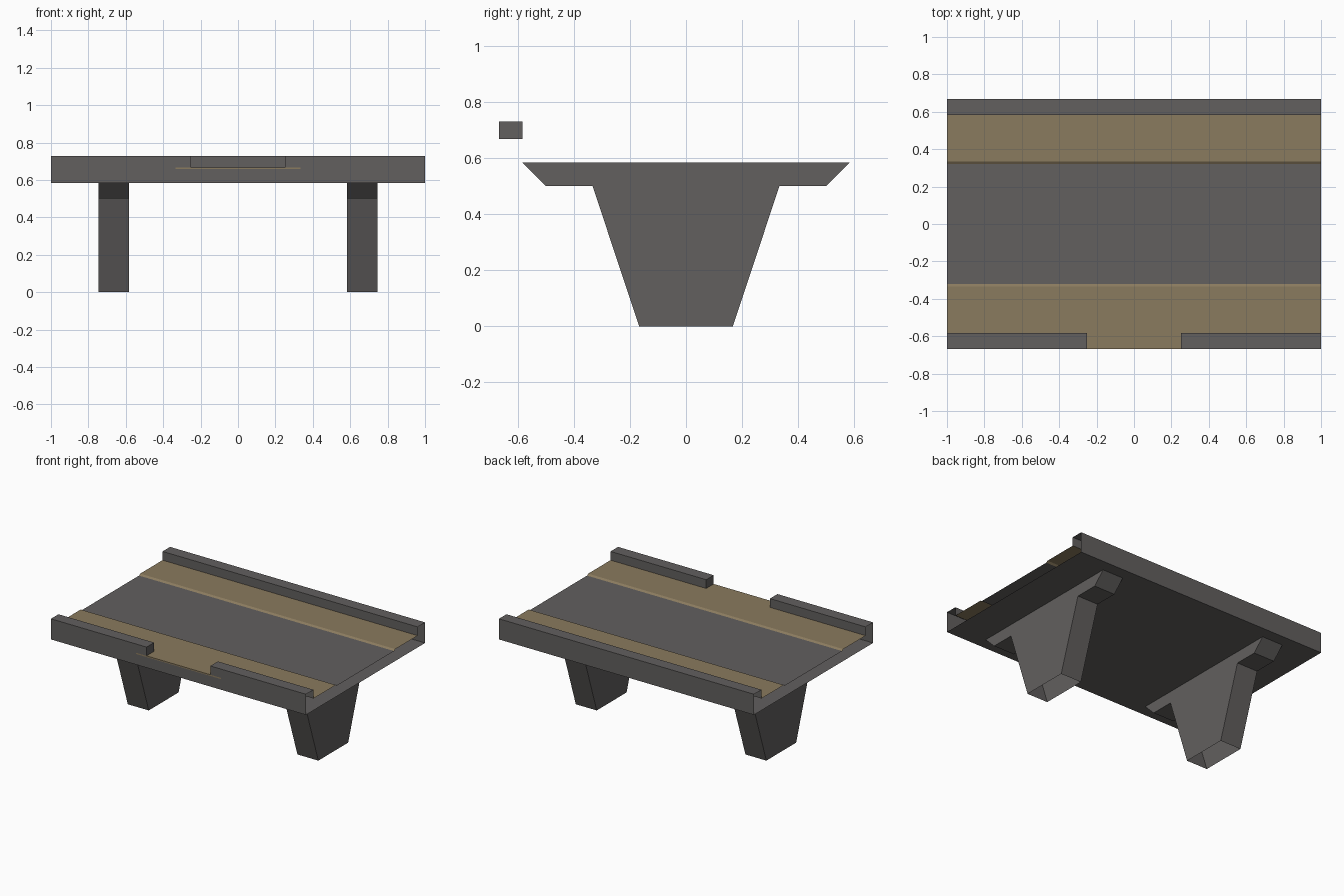
import bpy

if "Cube" in bpy.data.objects:
    bpy.data.objects.remove(bpy.data.objects["Cube"])


def material(name, color):
    m = bpy.data.materials.new(name)
    m.diffuse_color = (*color, 1)
    m.use_nodes = True
    m.node_tree.nodes["Principled BSDF"].inputs["Base Color"].default_value = m.diffuse_color
    return m


CONCRETE = material("grey concrete", (0.122, 0.116, 0.113))
PAVING = material("tan paving", (0.255, 0.197, 0.112))


def build(name, mat, strips, caps=()):
    """Strips: (x0, x1, open y-z profile). Caps: (x, profile, facing sign)."""
    verts, faces = [], []
    for x0, x1, prof in strips:
        base = len(verts)
        for y, z in prof:
            verts += [(x0, y, z), (x1, y, z)]
        for i in range(len(prof) - 1):
            a = base + 2 * i
            faces.append((a, a + 1, a + 3, a + 2))
    for x, prof, sign in caps:
        base = len(verts)
        verts += [(x, y, z) for y, z in prof]
        ids = list(range(base, base + len(prof)))
        faces.append(ids[::-1] if sign > 0 else ids)
    me = bpy.data.meshes.new(name)
    me.from_pydata(verts, [], faces)
    me.materials.append(mat)
    ob = bpy.data.objects.new(name, me)
    bpy.context.collection.objects.link(ob)
    return ob


# Key levels and widths
OUT, IN, CURB, ROAD = 0.667, 0.583, 0.333, 0.32
Z_BOT, Z_ROAD, Z_WALK, Z_RAIL = 0.583, 0.658, 0.667, 0.729
GAP, PANEL = 0.25, 0.333

# Road surface (the deck ends are open, as it is a tiling segment)
build("road", CONCRETE, [(-1, 1, [(-ROAD, Z_ROAD), (ROAD, Z_ROAD)])])

# Raised sidewalks with bevelled curbs
build("back_sidewalk", PAVING,
      [(-1, 1, [(ROAD, Z_ROAD), (CURB, Z_WALK), (IN, Z_WALK)])])
build("front_sidewalk", PAVING, [
    (-1, 1, [(-IN, Z_WALK), (-CURB, Z_WALK), (-ROAD, Z_ROAD)]),
    (-PANEL, PANEL, [(-OUT, Z_ROAD), (-OUT, Z_WALK), (-IN, Z_WALK)]),
])

# Back parapet together with the deck underside
build("back_parapet_and_underside", CONCRETE, [
    (-1, 1, [(IN, Z_WALK), (IN, Z_RAIL), (OUT, Z_RAIL),
             (OUT, Z_BOT), (-OUT, Z_BOT)])])

# Low front panel under the opening
build("front_panel", CONCRETE,
      [(-PANEL, PANEL, [(-OUT, Z_BOT), (-OUT, Z_ROAD)])])

# Front parapets either side of the opening, with closed inner ends
rail = [(-OUT, Z_WALK), (-OUT, Z_RAIL), (-IN, Z_RAIL), (-IN, Z_WALK)]
tall = [(-OUT, Z_BOT)] + rail[1:]
for side, s in (("left", -1), ("right", 1)):
    long_x = sorted((s * PANEL, s))
    stub_x = sorted((s * GAP, s * PANEL))
    build(side + "_front_parapet", CONCRETE,
          [(*long_x, tall), (*stub_x, rail)],
          [(s * GAP, rail, -s)])

# Tapered piers with a flared head, open at the bottom
front = [(-0.167, 0), (-0.333, 0.5), (-0.5, 0.5), (-IN, Z_BOT)]
back = [(-y, z) for y, z in reversed(front)]
for side, s in (("left", -1), ("right", 1)):
    x0, x1 = sorted((s * 0.583, s * 0.747))
    build(side + "_pier", CONCRETE,
          [(x0, x1, front), (x0, x1, back)],
          [(x0, front + back, -1), (x1, front + back, 1)])
